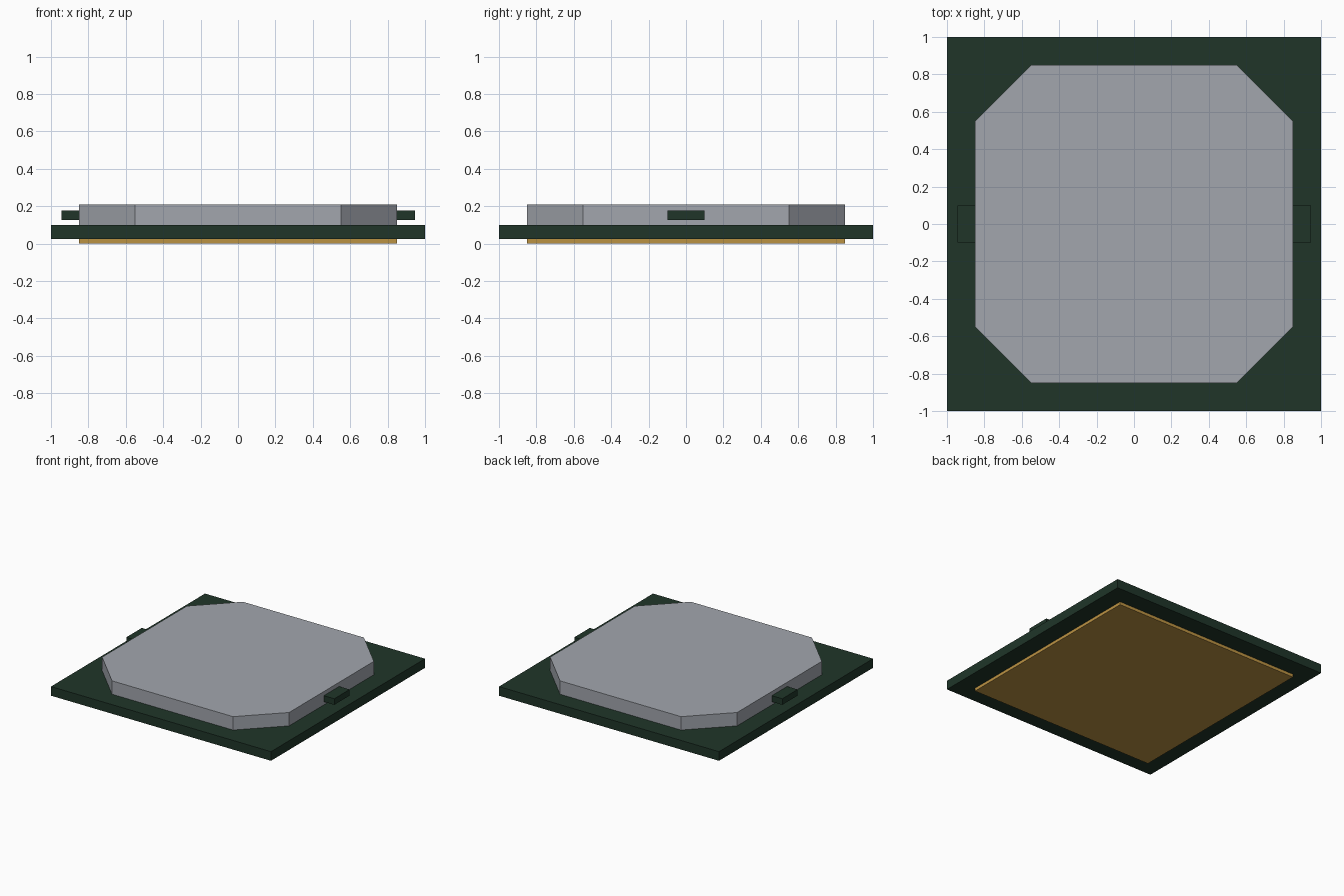
import bpy, bmesh

if "Cube" in bpy.data.objects:
    bpy.data.objects.remove(bpy.data.objects["Cube"])


def material(name, color):
    mat = bpy.data.materials.new(name)
    mat.diffuse_color = (*color, 1)
    mat.use_nodes = True
    mat.node_tree.nodes["Principled BSDF"].inputs["Base Color"].default_value = mat.diffuse_color
    return mat


def prism(name, outline, z0, z1, mat=None):
    """Extrude a counter-clockwise outline from z0 up to z1."""
    bm = bmesh.new()
    base = bm.faces.new([bm.verts.new((x, y, z0)) for x, y in outline])
    top = bmesh.ops.extrude_face_region(bm, geom=[base], use_keep_orig=True)
    verts = [g for g in top["geom"] if isinstance(g, bmesh.types.BMVert)]
    bmesh.ops.translate(bm, verts=verts, vec=(0, 0, z1 - z0))
    bmesh.ops.recalc_face_normals(bm, faces=bm.faces)
    mesh = bpy.data.meshes.new(name)
    bm.to_mesh(mesh)
    bm.free()
    obj = bpy.data.objects.new(name, mesh)
    bpy.context.collection.objects.link(obj)
    if mat:
        mesh.materials.append(mat)
    return obj


def rect(x0, x1, y0, y1):
    return [(x0, y0), (x1, y0), (x1, y1), (x0, y1)]


def octagon(r, c):
    return [(-c, -r), (c, -r), (r, -c), (r, c),
            (c, r), (-c, r), (-r, c), (-r, -c)]


green = material("board_green", (0.014, 0.036, 0.022))
gold = material("contact_gold", (0.50, 0.29, 0.055))
metal = material("lid_metal", (0.36, 0.38, 0.42))

# Contact pad on the underside
prism("contact_pad", rect(-0.85, 0.85, -0.85, 0.85), 0, 0.025, gold)

# Square circuit board
prism("circuit_board", rect(-1, 1, -1, 1), 0.025, 0.1, green)

# Metal lid with clipped corners
prism("heat_spreader_lid", octagon(0.85, 0.55), 0.1, 0.21, metal)

# Small tabs on the left and right sides of the lid
for side, x0, x1 in (("left", -0.945, -0.845), ("right", 0.845, 0.945)):
    prism(side + "_tab", rect(x0, x1, -0.1, 0.1), 0.126, 0.176, green)
